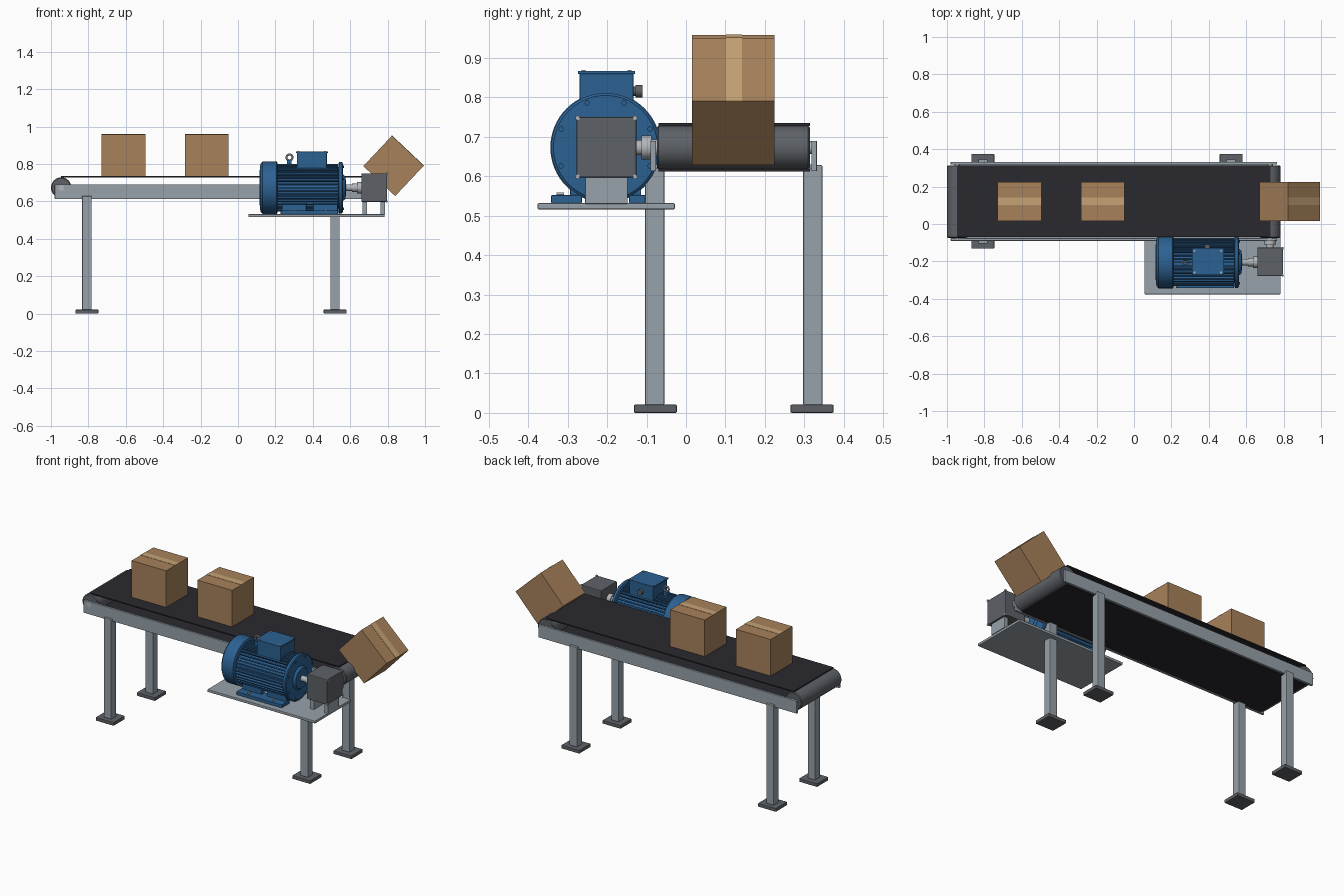
import bpy, bmesh, math
from mathutils import Matrix, Vector

if "Cube" in bpy.data.objects:
    bpy.data.objects.remove(bpy.data.objects["Cube"], do_unlink=True)


def material(name, r, g, b):
    m = bpy.data.materials.new(name)
    m.use_nodes = True
    m.diffuse_color = (r, g, b, 1)
    m.node_tree.nodes["Principled BSDF"].inputs["Base Color"].default_value = (r, g, b, 1)
    return m


STEEL = material("light steel", .31, .36, .40)
DARK = material("dark steel", .11, .12, .135)
BELT = material("black rubber", .022, .022, .028)
BLUE = material("motor blue", .025, .12, .29)
CARD = material("cardboard", .39, .225, .105)
TAPE = material("packing tape", .56, .37, .18)
SILVER = material("bright metal", .45, .47, .49)


def finish(name, bm, mat, bevel=0, smooth=False):
    mesh = bpy.data.meshes.new(name)
    bm.to_mesh(mesh)
    bm.free()
    mesh.materials.append(mat)
    ob = bpy.data.objects.new(name, mesh)
    bpy.context.collection.objects.link(ob)
    if bevel:
        mod = ob.modifiers.new("Bevel", 'BEVEL')
        mod.width, mod.segments = bevel, 2
        mod.limit_method = 'ANGLE'
    if smooth:
        bpy.ops.object.select_all(action='DESELECT')
        ob.select_set(True)
        bpy.context.view_layer.objects.active = ob
        bpy.ops.object.shade_smooth_by_angle(angle=math.radians(35))
    return ob


def box(name, x, y, z, mat, bevel=0):
    """Box given by its (low, high) range on each axis."""
    bm = bmesh.new()
    bmesh.ops.create_cube(bm, size=1)
    for v in bm.verts:
        v.co = [sum(r) / 2 + c * (r[1] - r[0]) for c, r in zip(v.co, (x, y, z))]
    return finish(name, bm, mat, bevel)


def lathe(name, profile, axis, origin, mat, sides=48):
    """Spin (distance along axis, radius) points around the x or y axis."""
    bm = bmesh.new()
    rings = []
    for d, r in profile:
        ring = []
        for i in range(sides):
            a = math.tau * i / sides
            p = Vector((d, r * math.cos(a), r * math.sin(a)))
            if axis == 'y':
                p = Vector((p.y, p.x, p.z))
            ring.append(bm.verts.new(p + Vector(origin)))
        rings.append(ring)
    for a, b in zip(rings, rings[1:]):
        for i in range(sides):
            j = (i + 1) % sides
            bm.faces.new((a[i], a[j], b[j], b[i]))
    bm.faces.new(rings[0])
    bm.faces.new(rings[-1])
    bmesh.ops.recalc_face_normals(bm, faces=bm.faces)
    return finish(name, bm, mat, smooth=True)


# Conveyor belt and end rollers
MID, AXLE = .121, .673
ROLLERS = {"tail": -.945, "drive": .727}
box("belt_top", (-.947, .73), (-.07, .314), (.728, .735), BELT)
box("belt_bottom", (-.947, .73), (-.07, .314), (.612, .619), BELT)
for name, x in ROLLERS.items():
    lathe(name + "_roller", [(-.074, .05), (-.07, .055), (.31, .055), (.314, .05)],
          'y', (x, 0, AXLE), DARK)
    lathe(name + "_axle", [(-.09, .016), (.33, .016)], 'y', (x, 0, AXLE), SILVER, 24)

# Side rails with inner ledges, legs and feet
for side, s in (("right", -1), ("left", 1)):
    def span(a, b):
        return tuple(sorted((MID + s * a, MID + s * b)))
    box(side + "_rail", (-.98, .765), span(.197, .211), (.613, .69), STEEL, .002)
    box(side + "_rail_ledge", (-.93, .715), span(.18, .2), (.62, .63), STEEL)
    for end, x in (("tail", -.808), ("drive", .519)):
        box(f"{side}_{end}_leg", (x - .025, x + .025), span(.176, .225), (.02, .628), STEEL, .003)
        box(f"{side}_{end}_foot", (x - .061, x + .061), span(.144, .253), (0, .021), DARK, .003)

# Cardboard boxes, the last one tipping off the end
for i, (x, z, tilt) in enumerate(((-.612, .847, 0), (-.167, .847, 0), (.832, .79, .755))):
    turn = Matrix.Translation((x, .12, z)) @ Matrix.Rotation(tilt, 4, 'Y')
    carton = box(f"carton_{i + 1}", (-.117, .117), (-.105, .105), (-.112, .111), CARD)
    tape = box(f"carton_tape_{i + 1}", (-.1175, .1175), (-.018, .022), (.108, .1125), TAPE)
    carton.matrix_world = turn
    tape.matrix_world = turn

# Drive platform
box("motor_platform", (.056, .783), (-.376, -.028), (.516, .532), STEEL, .003)

# Motor: fan cover, ribbed body, end flange
MY = -.204
motor = (0, MY, AXLE)
lathe("fan_cover", [(.118, .115), (.122, .13), (.132, .14), (.207, .14), (.21, .134)],
      'x', motor, BLUE, 64)
lathe("fan_grille", [(.115, .095), (.119, .095)], 'x', motor, DARK)
lathe("motor_body", [(.205, .112), (.545, .112)], 'x', motor, BLUE, 64)
lathe("motor_flange", [(.538, .132), (.541, .138), (.555, .138), (.56, .132),
                       (.562, .07), (.575, .06), (.577, .03)], 'x', motor, BLUE, 64)

bm = bmesh.new()
FINS = 40
for i in range(FINS):
    m = (Matrix.Translation((.373, MY, AXLE)) @ Matrix.Rotation(math.tau * i / FINS, 4, 'X')
         @ Matrix.Translation((0, 0, .117)) @ Matrix.Diagonal((.325, .007, .02, 1)))
    bmesh.ops.create_cube(bm, size=1, matrix=m)
finish("cooling_fins", bm, BLUE)

bm = bmesh.new()
for i in range(8):
    a = math.tau * (i + .5) / 8
    m = (Matrix.Translation((.561, MY + .122 * math.cos(a), AXLE + .122 * math.sin(a)))
         @ Matrix.Rotation(math.pi / 2, 4, 'Y'))
    bmesh.ops.create_cone(bm, cap_ends=True, segments=6, radius1=.007, radius2=.007,
                          depth=.01, matrix=m)
finish("flange_bolts", bm, BLUE)

# Motor feet
for side, s in (("outer", -1), ("inner", 1)):
    def out(a, b):
        return tuple(sorted((MY + s * a, MY + s * b)))
    box(side + "_motor_foot", (.228, .535), out(.06, .138), (.532, .552), BLUE, .002)
    for k, x in enumerate((.3, .467)):
        box(f"{side}_foot_bracket_{k + 1}", (x - .065, x + .065), out(.06, .09),
            (.545, .6), BLUE, .002)
        lathe(f"{side}_foot_bolt_{k + 1}", [(-.01, .006), (.01, .006)], 'y',
              (x, MY + s * .115, .554), SILVER, 6)

# Terminal box, cable gland and lifting eye
box("terminal_box", (.315, .475), (-.27, -.133), (.76, .861), BLUE, .003)
box("terminal_lid", (.309, .481), (-.274, -.129), (.859, .867), BLUE, .002)
for x in (.324, .466):
    for y in (-.26, -.143):
        box("lid_screw", (x - .005, x + .005), (y - .005, y + .005), (.866, .87), SILVER)
lathe("cable_gland", [(-.135, .012), (-.128, .012), (-.128, .016), (-.11, .016)], 'y',
      (.393, 0, .816), DARK, 16)
bpy.ops.mesh.primitive_torus_add(location=(.275, MY, .835), rotation=(math.pi / 2, 0, 0),
                                 major_radius=.016, minor_radius=.0055,
                                 major_segments=24, minor_segments=10)
eye = bpy.context.object
eye.name = "lifting_eye"
eye.data.materials.append(SILVER)
bpy.ops.object.shade_smooth_by_angle()
box("eye_base", (.263, .287), (MY - .012, MY + .012), (.775, .822), BLUE)

# Shaft and coupling into the gearbox
lathe("motor_shaft", [(.57, .017), (.61, .017), (.61, .022), (.635, .022), (.635, .03),
                      (.665, .03)], 'x', motor, SILVER, 32)
box("gearbox", (.66, .797), (-.278, -.126), (.597, .75), DARK, .004)
for y in (-.278, -.126):
    for z in (.599, .748):
        lathe("gearbox_bolt", [(.79, .006), (.8, .006)], 'x',
              (0, y + (.003 if y < -.2 else -.003), z), SILVER, 8)
for name, x in (("front", .678), ("rear", .774)):
    box(f"gearbox_{name}_support", (x - .013, x + .013), (-.256, -.148), (.53, .6), STEEL, .002)

# Output shaft to the drive roller
lathe("output_shaft", [(-.13, .019), (-.113, .019), (-.113, .03), (-.088, .03), (-.088, .02),
                       (-.07, .02)], 'y', (ROLLERS["drive"], 0, AXLE), SILVER, 32)
